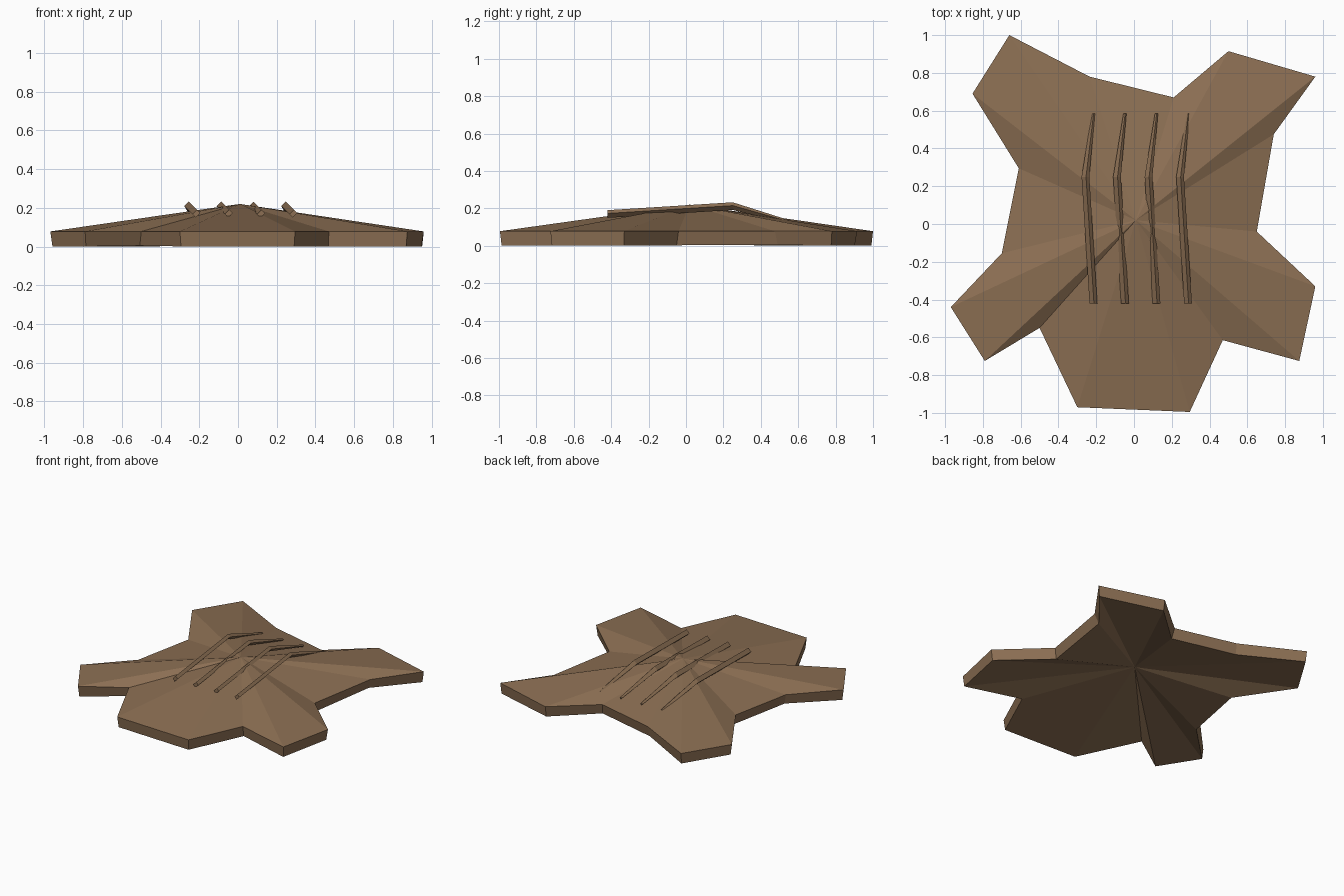
import bpy, bmesh
from mathutils import Vector

if "Cube" in bpy.data.objects:
    bpy.data.objects.remove(bpy.data.objects["Cube"])

hide_brown = bpy.data.materials.new("hide_brown")
hide_brown.diffuse_color = (0.262, 0.159, 0.087, 1)
hide_brown.use_nodes = True
hide_brown.node_tree.nodes["Principled BSDF"].inputs["Base Color"].default_value = hide_brown.diffuse_color


def add_object(name, bm):
    bmesh.ops.recalc_face_normals(bm, faces=bm.faces)
    mesh = bpy.data.meshes.new(name)
    bm.to_mesh(mesh)
    bm.free()
    mesh.materials.append(hide_brown)
    obj = bpy.data.objects.new(name, mesh)
    bpy.context.collection.objects.link(obj)
    return obj


# Hide: ragged outline fanned up to a low peak, hollow underneath
RIM_Z, PEAK, THICK = 0.078, (0.01, 0.02, 0.22), 0.078
outline = [(-0.66, 1.0), (-0.235, 0.78), (0.21, 0.67), (0.50, 0.915), (0.96, 0.78),
           (0.74, 0.475), (0.65, -0.04), (0.96, -0.33), (0.875, -0.725), (0.47, -0.615),
           (0.295, -0.995), (-0.30, -0.97), (-0.50, -0.55), (-0.79, -0.725),
           (-0.97, -0.44), (-0.70, -0.155), (-0.61, 0.295), (-0.855, 0.69)]
bm = bmesh.new()
rim = [bm.verts.new((x, y, RIM_Z)) for x, y in outline]
peak = bm.verts.new(PEAK)
for i, v in enumerate(rim):
    bm.faces.new((rim[(i + 1) % len(rim)], v, peak))
hide = add_object("hide", bm)
if hide.data.polygons[0].normal.z < 0:
    hide.data.flip_normals()
shell = hide.modifiers.new("thickness", 'SOLIDIFY')
shell.thickness = THICK
shell.offset = -1


# Ribs: four bent, leaning bars that taper into the hide at the back
def rib(name, x):
    stations = [(x, -0.42, 0.17, 1.0), (x - 0.042, 0.25, 0.212, 1.0), (x, 0.585, 0.118, 0.4)]
    wide, thin = Vector((1, 0, 1)) * 0.0117, Vector((1, 0, -1)) * 0.0088
    bm = bmesh.new()
    rings = []
    for px, py, pz, s in stations:
        c = Vector((px, py, pz))
        rings.append([bm.verts.new(c + (wide * a + thin * b) * s)
                      for a, b in ((1, 1), (1, -1), (-1, -1), (-1, 1))])
    for r0, r1 in zip(rings, rings[1:]):
        for i in range(4):
            j = (i + 1) % 4
            bm.faces.new((r0[i], r0[j], r1[j], r1[i]))
    bm.faces.new(rings[0])
    bm.faces.new(rings[-1])
    add_object(name, bm)


for n in range(4):
    rib(f"rib_{n + 1}", -0.215 + n * 0.167)
